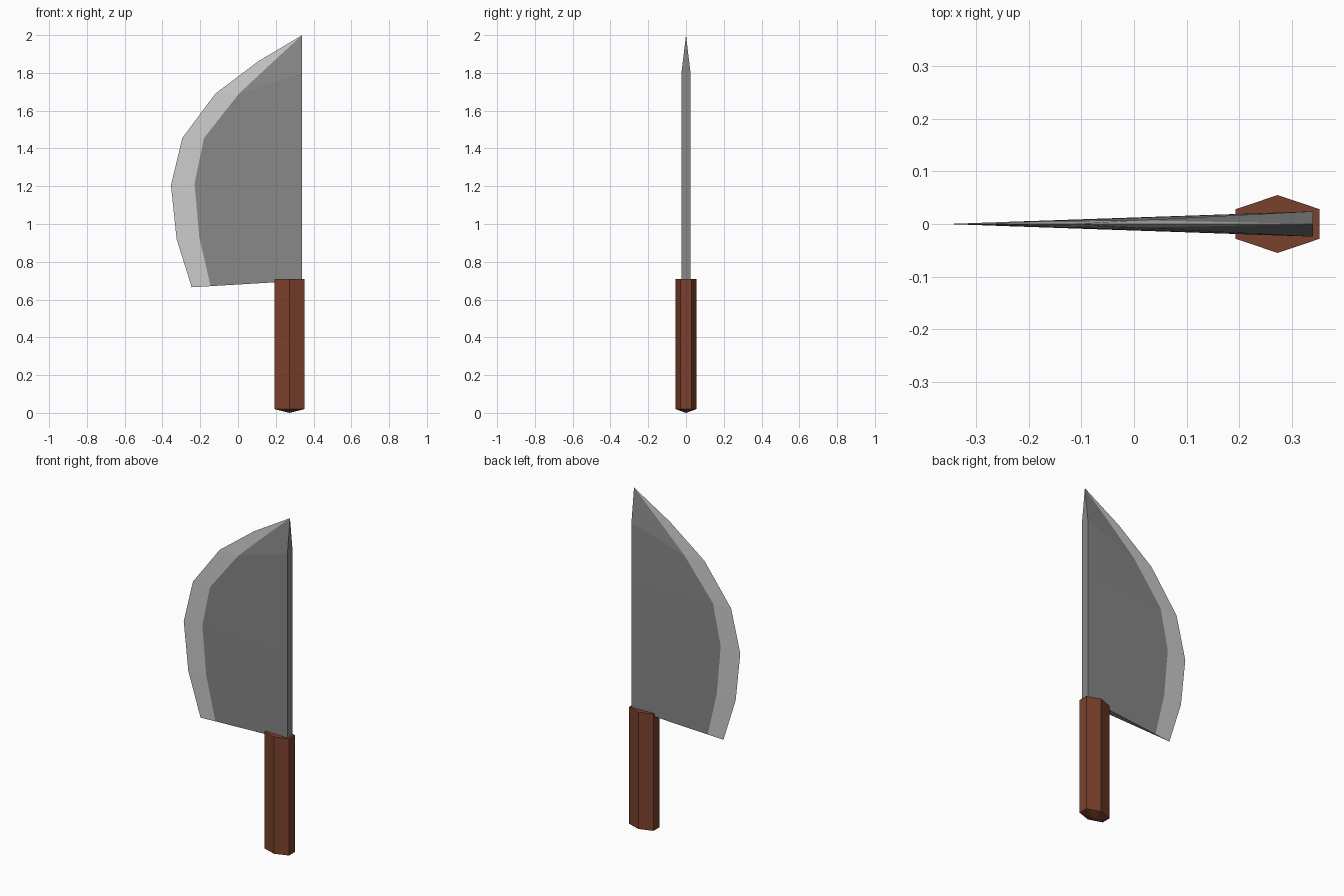
import bpy, bmesh

if "Cube" in bpy.data.objects:
    bpy.data.objects.remove(bpy.data.objects["Cube"])


def material(name, rgb):
    m = bpy.data.materials.new(name)
    m.diffuse_color = (*rgb, 1)
    m.use_nodes = True
    m.node_tree.nodes["Principled BSDF"].inputs["Base Color"].default_value = m.diffuse_color
    return m


def finish(name, bm, mats):
    bmesh.ops.recalc_face_normals(bm, faces=bm.faces)
    me = bpy.data.meshes.new(name)
    bm.to_mesh(me)
    bm.free()
    for m in mats:
        me.materials.append(m)
    ob = bpy.data.objects.new(name, me)
    bpy.context.collection.objects.link(ob)
    return ob


steel = material("dark steel", (0.245, 0.245, 0.245))
bevel = material("sharpened steel", (0.6, 0.6, 0.6))
wood = material("brown wood", (0.195, 0.052, 0.026))

# Blade: each row is cutting edge (x, z), bevel line (x, y, z), spine (y, z)
SPINE_X = 0.34
rows = [
    ((-0.245, 0.665), (-0.145, 0.004, 0.671), (0.024, 0.70)),
    ((-0.325, 0.92), (-0.205, 0.0045, 0.93), (0.024, 0.95)),
    ((-0.355, 1.205), (-0.23, 0.0045, 1.215), (0.024, 1.22)),
    ((-0.295, 1.455), (-0.18, 0.005, 1.455), (0.024, 1.46)),
    ((-0.12, 1.69), (0.005, 0.007, 1.69), (0.024, 1.80)),
    ((0.105, 1.86), (0.165, 0.004, 1.84), (0.012, 1.90)),
]
bm = bmesh.new()
rings = []
for (ex, ez), (ix, iy, iz), (sy, sz) in rows:
    pts = [(ex, 0, ez), (ix, -iy, iz), (SPINE_X, -sy, sz),
           (SPINE_X, sy, sz), (ix, iy, iz)]
    rings.append([bm.verts.new(p) for p in pts])
tip = bm.verts.new((SPINE_X, 0, 2.0))


def blade_face(verts, strip):
    f = bm.faces.new(verts)
    f.material_index = 1 if strip in (0, 4) else 0   # strips beside the edge


for a, b in zip(rings, rings[1:]):
    for k in range(5):
        n = (k + 1) % 5
        blade_face((a[k], a[n], b[n], b[k]), k)
for k in range(5):
    blade_face((rings[-1][k], rings[-1][(k + 1) % 5], tip), k)

# Heel of the blade, split so the bevel end keeps its own colour
h = rings[0]
blade_face((h[0], h[4], h[1]), 0)
blade_face((h[1], h[4], h[3], h[2]), 2)
finish("blade", bm, [steel, bevel])

# Handle: flattened hexagonal prism with a shallow pointed butt
cx = 0.273
hexagon = [(0.08, -0.028), (0.08, 0.028), (0, 0.055),
           (-0.08, 0.028), (-0.08, -0.028), (0, -0.055)]
bm = bmesh.new()
low = [bm.verts.new((cx + x, y, 0.02)) for x, y in hexagon]
top = [bm.verts.new((cx + x, y, 0.71)) for x, y in hexagon]
butt = bm.verts.new((cx, 0, 0))
bm.faces.new(top)
for k in range(6):
    n = (k + 1) % 6
    bm.faces.new((low[k], low[n], top[n], top[k]))
    bm.faces.new((low[n], low[k], butt))
finish("handle", bm, [wood])
